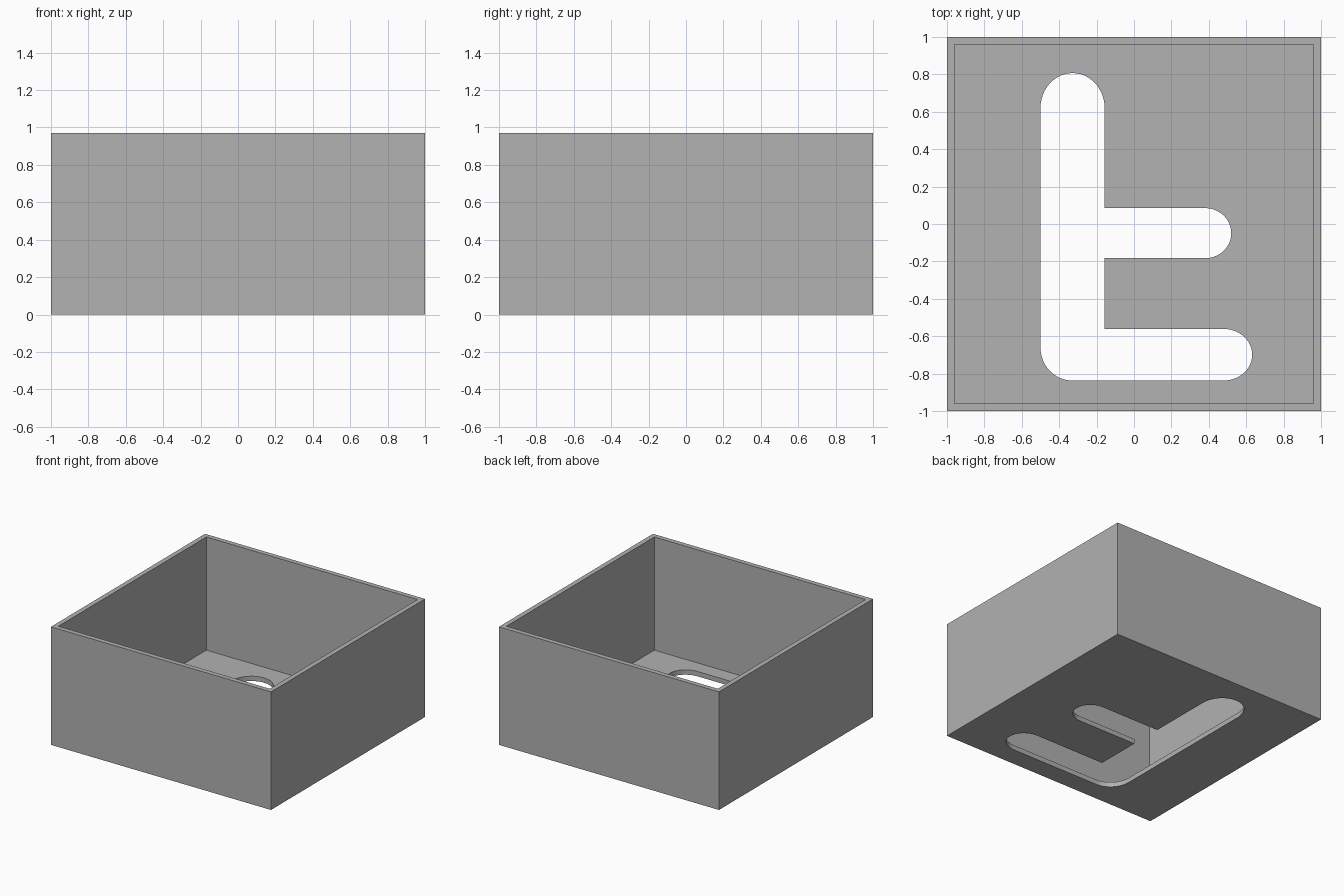
import bpy, bmesh, math

if "Cube" in bpy.data.objects:
    bpy.data.objects.remove(bpy.data.objects["Cube"])

HEIGHT, WALL = 0.97, 0.04

grey = bpy.data.materials.new("plain grey")
grey.use_nodes = True
colour = (0.445, 0.445, 0.445, 1)
grey.diffuse_color = colour
grey.node_tree.nodes["Principled BSDF"].inputs["Base Color"].default_value = colour


def add_object(name, bm):
    bmesh.ops.recalc_face_normals(bm, faces=bm.faces[:])
    mesh = bpy.data.meshes.new(name)
    bm.to_mesh(mesh)
    bm.free()
    mesh.materials.append(grey)
    obj = bpy.data.objects.new(name, mesh)
    bpy.context.collection.objects.link(obj)
    return obj


def prism(bm, outline, low, high):
    """Extrude a flat outline from one height to another; returns the top face."""
    base = bm.faces.new([bm.verts.new((x, y, low)) for x, y in outline])
    bm.normal_update()
    made = bmesh.ops.extrude_face_region(bm, geom=[base], use_keep_orig=True)["geom"]
    for v in made:
        if isinstance(v, bmesh.types.BMVert):
            v.co.z = high
    return next(f for f in made if isinstance(f, bmesh.types.BMFace))


def arc(cx, cy, rx, ry, start, end, steps):
    """Points along an elliptical arc, angles in degrees."""
    angles = [math.radians(start + (end - start) * i / steps) for i in range(steps + 1)]
    return [(cx + rx * math.cos(a), cy + ry * math.sin(a)) for a in angles]


# Open box: a solid block with its top face inset and sunk to the floor
bm = bmesh.new()
top = prism(bm, [(-1, -1), (1, -1), (1, 1), (-1, 1)], 0, HEIGHT)
bmesh.ops.inset_individual(bm, faces=[top], thickness=WALL, use_even_offset=True)
inner = bmesh.ops.extrude_discrete_faces(bm, faces=[top])["faces"][0]
for v in inner.verts:
    v.co.z = WALL
box = add_object("open_box", bm)

# Branched slot with rounded ends, running counter-clockwise
LEFT, STEM = -0.5, -0.157
slot = arc(-0.33, -0.66, 0.17, 0.177, 180, 270, 12)
slot += arc(0.48, -0.699, 0.152, 0.138, -90, 90, 24)
slot += [(STEM, -0.561), (STEM, -0.183)]
slot += arc(0.38, -0.049, 0.14, 0.134, -90, 90, 24)
slot += [(STEM, 0.085)]
slot += arc((LEFT + STEM) / 2, 0.62, (STEM - LEFT) / 2, 0.187, 0, 180, 24)

bm = bmesh.new()
prism(bm, slot, -0.2, 0.3)
cutter = add_object("slot_cutter", bm)
cutter.hide_render = True

# Cut the slot through the floor
cut = box.modifiers.new("floor slot", "BOOLEAN")
cut.operation = "DIFFERENCE"
cut.solver = "EXACT"
cut.object = cutter
bpy.context.view_layer.objects.active = box
box.select_set(True)
bpy.ops.object.modifier_apply(modifier=cut.name)
bpy.data.objects.remove(cutter)
bpy.ops.object.shade_smooth_by_angle(angle=math.radians(30))
